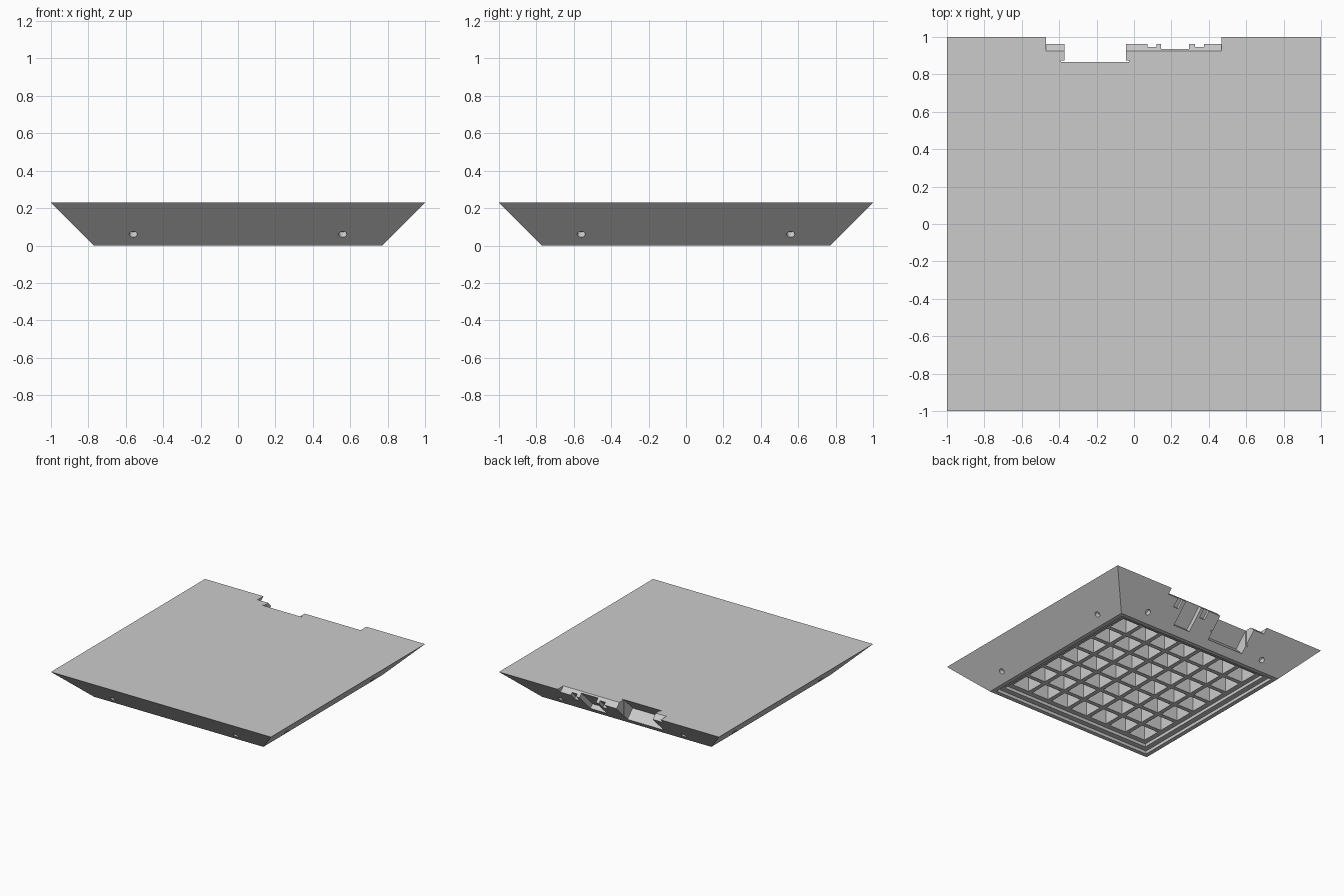
import bpy, bmesh, math
from mathutils import Matrix

old = bpy.data.objects.get("Cube")
if old:
    bpy.data.objects.remove(old, do_unlink=True)

H = 0.23          # tray height
TOP, BASE = 1.0, 0.77

grey = bpy.data.materials.new("light_grey")
grey.use_nodes = True
colour = (0.6, 0.6, 0.6, 1)
grey.diffuse_color = colour
grey.node_tree.nodes["Principled BSDF"].inputs["Base Color"].default_value = colour


def make_object(name, bm):
    bmesh.ops.recalc_face_normals(bm, faces=bm.faces)
    mesh = bpy.data.meshes.new(name)
    bm.to_mesh(mesh)
    bm.free()
    mesh.materials.append(grey)
    ob = bpy.data.objects.new(name, mesh)
    bpy.context.collection.objects.link(ob)
    return ob


def add_prism(bm, outline, offset):
    """Extrude a closed outline of 3D points along an offset."""
    face = bm.faces.new([bm.verts.new(p) for p in outline])
    new = bmesh.ops.extrude_face_region(bm, geom=[face])
    verts = [g for g in new["geom"] if isinstance(g, bmesh.types.BMVert)]
    bmesh.ops.translate(bm, verts=verts, vec=offset)


def add_box(bm, x0, x1, y0, y1, z0, z1):
    add_prism(bm, [(x0, y0, z0), (x1, y0, z0), (x1, y1, z0), (x0, y1, z0)], (0, 0, z1 - z0))


def carve(target, bm):
    """Subtract a temporary cutter from the target."""
    cutter = make_object("cutter", bm)
    cutter.hide_render = True
    mod = target.modifiers.new("carve", "BOOLEAN")
    mod.operation = "DIFFERENCE"
    mod.solver = "EXACT"
    mod.object = cutter
    bpy.context.view_layer.objects.active = target
    bpy.ops.object.modifier_apply(modifier=mod.name)
    bpy.data.objects.remove(cutter, do_unlink=True)


def carve_box(target, *size):
    bm = bmesh.new()
    add_box(bm, *size)
    carve(target, bm)


def carve_slot(target, x0, x1, foot, depth):
    """Sink a slot square to the back slope, from height foot up through the top."""
    d = depth / 2
    y, z, up = BASE + foot - d, foot + d, 0.3
    profile = [(y, z), (y + up, z + up), (y + up + 0.3, z + up - 0.3), (y + 0.3, z - 0.3)]
    bm = bmesh.new()
    add_prism(bm, [(x0, py, pz) for py, pz in profile], (x1 - x0, 0, 0))
    carve(target, bm)


# Tray body: square slab whose four sides flare outwards
bm = bmesh.new()
bmesh.ops.create_cone(bm, cap_ends=True, segments=4,
                      radius1=BASE * math.sqrt(2), radius2=TOP * math.sqrt(2), depth=H,
                      matrix=Matrix.Translation((0, 0, H / 2)) @ Matrix.Rotation(math.pi / 4, 4, "Z"))
tray = make_object("tray_body", bm)

# Stepped rim under the base
for half, depth in ((0.735, 0.025), (0.69, 0.05)):
    carve_box(tray, -half, half, -half, half, -0.1, depth)

# Waffle of deep square pockets
CELLS, PITCH, RIB = 7, 0.19, 0.035
bm = bmesh.new()
r = (PITCH - RIB) / 2
for i in range(CELLS):
    for j in range(CELLS):
        x, y = ((k - (CELLS - 1) / 2) * PITCH for k in (i, j))
        add_box(bm, x - r, x + r, y - r, y + r, 0.02, 0.19)
carve(tray, bm)

# Two screw holes in each side, square to the slope
bm = bmesh.new()
for side in range(4):
    turn = Matrix.Rotation(side * math.pi / 2, 4, "Z")
    for x in (-0.56, 0.56):
        bmesh.ops.create_cone(bm, cap_ends=True, segments=20, radius1=0.022, radius2=0.022, depth=0.08,
                              matrix=turn @ Matrix.Translation((x, -BASE - 0.06, 0.06))
                              @ Matrix.Rotation(-math.pi / 4, 4, "X"))
carve(tray, bm)

# Connector bay at the back: bevel square to the slope along the top edge
bm = bmesh.new()
add_prism(bm, [(-0.47, y, z) for y, z in ((0.905, 0.25), (1.055, 0.1), (1.2, 0.25))], (0.937, 0, 0))
carve(tray, bm)

# Wide deep slot and narrow shallow slot
carve_slot(tray, -0.372, -0.042, 0.05, 0.135)
carve_slot(tray, 0.145, 0.295, 0.05, 0.055)

# Short grooves beside the narrow slot
for x in (0.095, 0.35):
    carve_slot(tray, x - 0.024, x + 0.024, 0.14, 0.033)

# Small relief corners at the foot of the wide slot
for x in (-0.38, -0.035):
    carve_box(tray, x - 0.009, x + 0.009, 0.865, 0.873, 0.05, 0.3)
